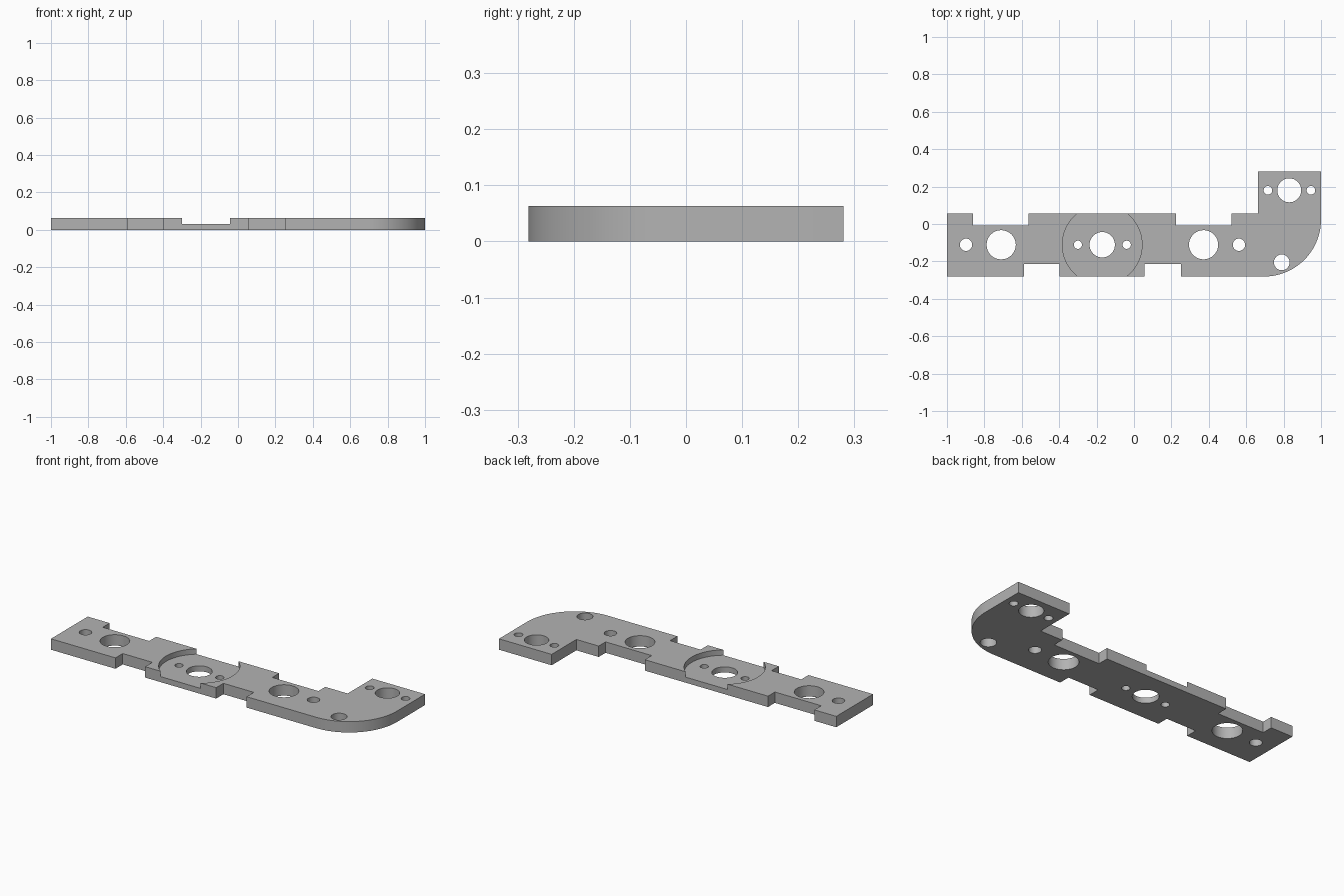
import bpy, bmesh, math

if "Cube" in bpy.data.objects:
    bpy.data.objects.remove(bpy.data.objects["Cube"])

H = 0.063          # plate thickness
FLOOR = 0.032      # recess floor height
ROW = -0.111       # centre line of the long arm


def cylinders(name, specs, z0, z1, sides=48):
    """One mesh holding upright cylinders given as (x, y, radius)."""
    bm = bmesh.new()
    for x, y, r in specs:
        ring = [bm.verts.new((x + r * math.cos(2 * math.pi * i / sides),
                              y + r * math.sin(2 * math.pi * i / sides), z0))
                for i in range(sides)]
        base = bm.faces.new(ring)
        ext = bmesh.ops.extrude_face_region(bm, geom=[base])
        bmesh.ops.translate(bm, vec=(0, 0, z1 - z0),
                            verts=[v for v in ext["geom"] if isinstance(v, bmesh.types.BMVert)])
    return finish(bm, name)


def finish(bm, name):
    bmesh.ops.recalc_face_normals(bm, faces=bm.faces)
    me = bpy.data.meshes.new(name)
    bm.to_mesh(me)
    bm.free()
    ob = bpy.data.objects.new(name, me)
    bpy.context.collection.objects.link(ob)
    return ob


# Plate outline: notched lower edge, rounded corner, raised end tab, notched upper edge
outline = [(-1, -0.281), (-0.587, -0.281), (-0.587, -0.215), (-0.397, -0.215), (-0.397, -0.281),
           (0.057, -0.281), (0.057, -0.215), (0.252, -0.215), (0.252, -0.281)]
R = 0.305
for i in range(25):
    a = math.radians(-90 + 90 * i / 24)
    outline.append((1 - R + R * math.cos(a), -0.281 + R + R * math.sin(a)))
outline += [(1, 0.281), (0.663, 0.281), (0.663, 0.055), (0.52, 0.055), (0.52, -0.008),
            (0.225, -0.008), (0.225, 0.055), (-0.563, 0.055), (-0.563, -0.008),
            (-0.86, -0.008), (-0.86, 0.055), (-1, 0.055)]

bm = bmesh.new()
face = bm.faces.new([bm.verts.new((x, y, 0)) for x, y in outline])
ext = bmesh.ops.extrude_face_region(bm, geom=[face])
bmesh.ops.translate(bm, vec=(0, 0, H),
                    verts=[v for v in ext["geom"] if isinstance(v, bmesh.types.BMVert)])
plate = finish(bm, "bracket_plate")

# Cutters: shallow round recess and the through holes
recess = cylinders("recess_cutter", [(-0.17, ROW, 0.213)], FLOOR, 0.2, 96)
holes = cylinders("hole_cutter", [
    (-0.898, ROW, 0.033), (-0.71, ROW, 0.078),                           # left end
    (-0.30, ROW, 0.022), (-0.17, ROW, 0.068), (-0.039, ROW, 0.022),      # recess
    (0.372, ROW, 0.078), (0.561, ROW, 0.033),                            # right of centre
    (0.79, -0.205, 0.042),                                               # corner
    (0.716, 0.18, 0.023), (0.83, 0.18, 0.064), (0.946, 0.18, 0.023)],    # end tab
    -0.1, 0.2)

bpy.context.view_layer.objects.active = plate
plate.select_set(True)
for cutter in (recess, holes):
    cutter.select_set(False)
    mod = plate.modifiers.new(cutter.name, "BOOLEAN")
    mod.operation, mod.solver, mod.object = "DIFFERENCE", "EXACT", cutter
    bpy.ops.object.modifier_apply(modifier=mod.name)
    bpy.data.objects.remove(cutter)

# Plain grey finish, smooth curved walls with sharp rims
mat = bpy.data.materials.new("grey")
mat.diffuse_color = (0.45, 0.45, 0.45, 1)
mat.use_nodes = True
mat.node_tree.nodes["Principled BSDF"].inputs["Base Color"].default_value = mat.diffuse_color
plate.data.materials.clear()
plate.data.materials.append(mat)
bpy.ops.object.shade_smooth_by_angle(angle=math.radians(30))
